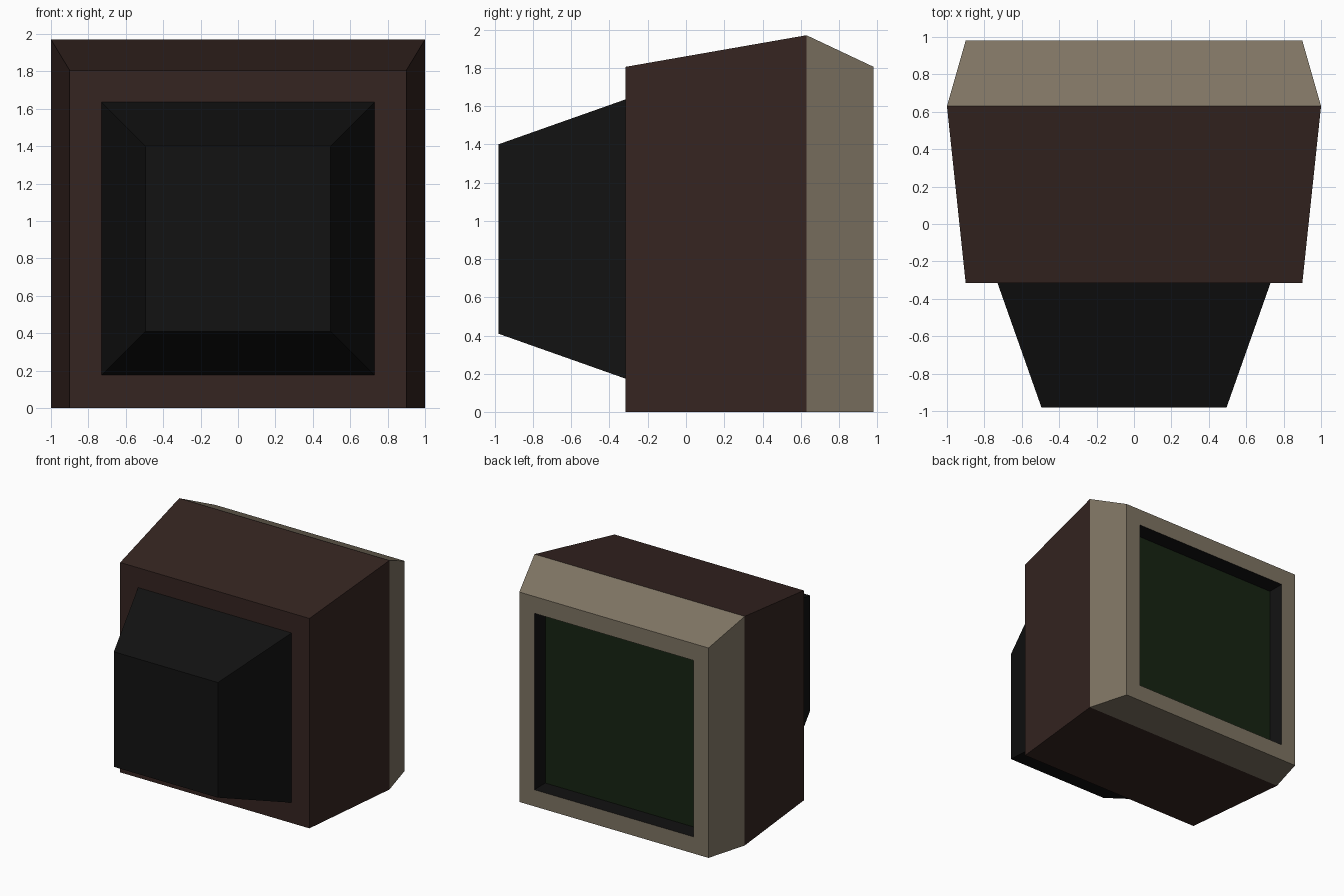
import bpy, bmesh

if "Cube" in bpy.data.objects:
    bpy.data.objects.remove(bpy.data.objects["Cube"])


def material(name, rgb):
    m = bpy.data.materials.new(name)
    m.diffuse_color = (*rgb, 1)
    m.use_nodes = True
    m.node_tree.nodes["Principled BSDF"].inputs["Base Color"].default_value = m.diffuse_color
    return m


def loft(name, rings, mat, cap=False):
    """Skin rectangular rings (half_width, z_low, z_high, y), ordered from +y side
    outward; optionally close the last ring."""
    bm = bmesh.new()
    loops = [[bm.verts.new((sx * w, y, z))
              for sx, z in ((-1, lo), (1, lo), (1, hi), (-1, hi))]
             for w, lo, hi, y in rings]
    for a, b in zip(loops, loops[1:]):
        for i in range(4):
            j = (i + 1) % 4
            bm.faces.new((a[i], a[j], b[j], b[i]))
    if cap:
        bm.faces.new(loops[-1])
    # Walls wind outward when lofting toward -y; flip shells lofted toward +y
    if rings[-1][3] > rings[0][3]:
        bmesh.ops.reverse_faces(bm, faces=bm.faces)
    me = bpy.data.meshes.new(name)
    bm.to_mesh(me)
    bm.free()
    me.materials.append(mat)
    ob = bpy.data.objects.new(name, me)
    bpy.context.collection.objects.link(ob)
    return ob


brown = material("brown_case", (0.036, 0.018, 0.015))
beige = material("beige_bezel", (0.21, 0.175, 0.125))
black = material("black_plastic", (0.006, 0.006, 0.006))
green = material("green_glass", (0.008, 0.017, 0.006))

# Shared cross-sections: half width, bottom, top
wide = (1.0, 0.0, 1.97)
narrow = (0.9, 0.0, 1.805)
opening = (0.757, 0.143, 1.66)
tube_base = (0.73, 0.175, 1.635)
tube_end = (0.495, 0.41, 1.4)

# Main case, with a flat rim around the tube housing
loft("case", [(*wide, 0.63), (*narrow, -0.315), (*tube_base, -0.315)], brown)
# Tapered tube housing
loft("tube_housing", [(*tube_base, -0.315), (*tube_end, -0.98)], black, cap=True)
# Bezel, chamfered outside with a flat rim
loft("bezel", [(*wide, 0.63), (*narrow, 0.98), (*opening, 0.98)], beige)
# Recess walls face inward, toward the opening
recess = loft("screen_recess", [(*opening, 0.98), (*opening, 0.83)], black)
recess.data.flip_normals()
# Screen glass faces +y
screen = loft("screen", [(*opening, 0.83)], green, cap=True)
screen.data.flip_normals()
